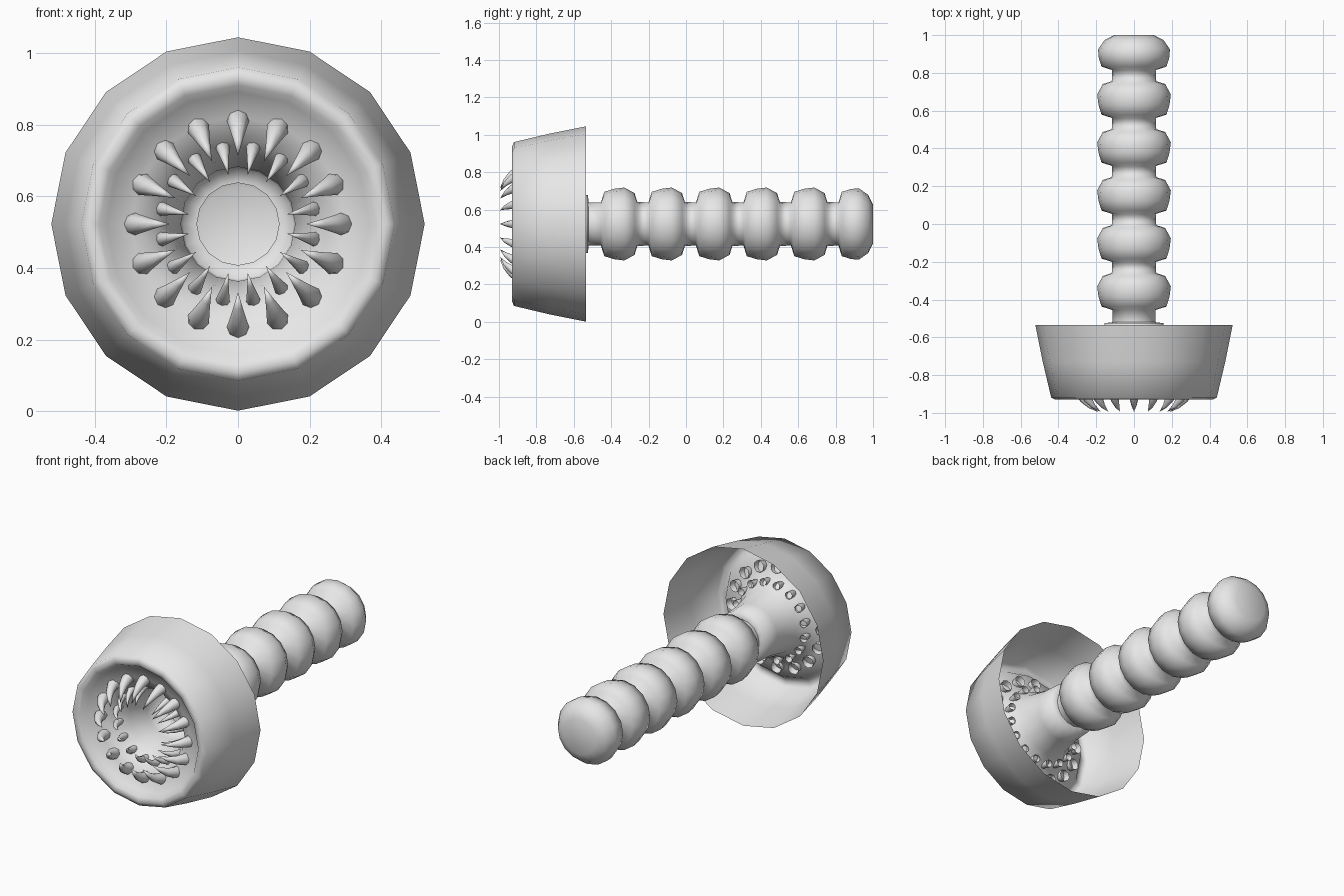
import bpy, bmesh, math
from mathutils import Vector, Matrix

cube = bpy.data.objects.get("Cube")
if cube:
    bpy.data.objects.remove(cube, do_unlink=True)

SIDES = 16
AXIS_Z = 0.523          # height of the long axis

grey = bpy.data.materials.new("plain_grey")
grey.use_nodes = True
grey.diffuse_color = (0.8, 0.8, 0.8, 1)
grey.node_tree.nodes["Principled BSDF"].inputs["Base Color"].default_value = (0.8, 0.8, 0.8, 1)


def finish(name, bm):
    mesh = bpy.data.meshes.new(name)
    bm.to_mesh(mesh)
    bm.free()
    mesh.materials.append(grey)
    mesh.shade_smooth()
    obj = bpy.data.objects.new(name, mesh)
    obj.location.z = AXIS_Z
    bpy.context.collection.objects.link(obj)
    return obj


def bridge(bm, a, b):
    n = len(a)
    for k in range(n):
        j = (k + 1) % n
        bm.faces.new((a[k], a[j], b[j], b[k]))


def lathe(name, profile, cap_first=False):
    """Turn (radius, y) points around the y axis."""
    bm = bmesh.new()
    rings = []
    for r, y in profile:
        angles = [math.tau * k / SIDES for k in range(SIDES)]
        rings.append([bm.verts.new((r * math.cos(a), y, r * math.sin(a))) for a in angles])
    for a, b in zip(rings, rings[1:]):
        bridge(bm, a, b)
    if cap_first:
        bm.faces.new(rings[0][::-1])
    return finish(name, bm)


def tooth_ring(name, base, bend, tip, radius, offset):
    """Hollow curved cones; base, bend and tip are (radius, y) points."""
    bm = bmesh.new()
    p0, p1, p2 = (Vector((r, y, 0)) for r, y in (base, bend, tip))
    steps, sides = 4, 8
    for n in range(SIDES):
        turn = Matrix.Rotation(math.tau * (n + offset) / SIDES, 4, 'Y')
        last = None
        for i in range(steps):
            t = i / steps
            centre = p0 * (1 - t) ** 2 + p1 * 2 * t * (1 - t) + p2 * t * t
            along = ((p1 - p0) * (1 - t) + (p2 - p1) * t).normalized()
            across = along.cross(Vector((0, 0, 1)))
            size = radius * (1 - t ** 1.6)
            ring = []
            for k in range(sides):
                a = math.tau * k / sides
                p = centre + across * size * math.cos(a) + Vector((0, 0, size * math.sin(a)))
                ring.append(bm.verts.new(turn @ p))
            if last:
                bridge(bm, last, ring)
            last = ring
        point = bm.verts.new(turn @ p2)
        for k in range(sides):
            bm.faces.new((last[k], last[(k + 1) % sides], point))
    bmesh.ops.recalc_face_normals(bm, faces=bm.faces)
    return finish(name, bm)


# Flared head, open behind, rolling over the lip into the throat
lathe("head_and_throat", [
    (0.522, -0.535), (0.483, -0.73), (0.438, -0.92), (0.415, -0.93), (0.388, -0.925),
    (0.368, -0.895), (0.30, -0.875), (0.235, -0.835), (0.185, -0.75),
    (0.16, -0.63), (0.155, -0.525), (0.115, -0.52)])

# Hollow ringed body: narrow necks between barrel segments
segment = [(0.115, -0.01), (0.172, 0.008), (0.188, 0.06), (0.195, 0.115),
           (0.165, 0.17), (0.118, 0.185)]
body = [(0.115, -0.52)]
for n in range(6):
    start = -0.445 + 0.254 * n
    body += [(r, start + y) for r, y in segment]
body[-3:] = [(0.19, 0.925), (0.155, 0.975), (0.105, 1.0)]
lathe("ringed_body", body[::-1], cap_first=True)

# Two staggered rings of teeth
tooth_ring("outer_teeth", (0.295, -0.84), (0.285, -0.94), (0.19, -0.995), 0.034, 0)
tooth_ring("inner_teeth", (0.225, -0.78), (0.215, -0.88), (0.14, -0.92), 0.022, 0.5)
